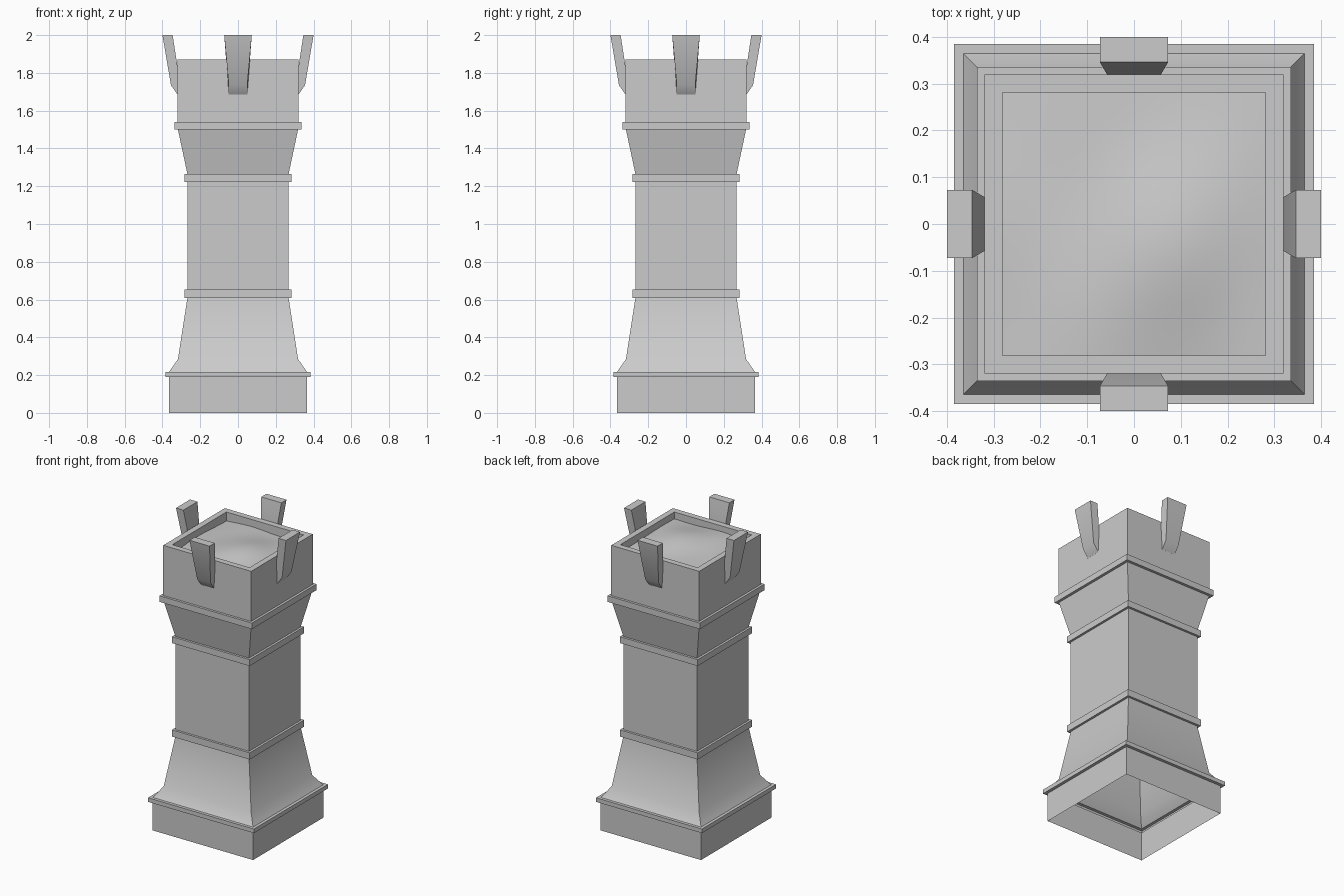
import bpy, bmesh, math
from mathutils import Matrix

if "Cube" in bpy.data.objects:
    bpy.data.objects.remove(bpy.data.objects["Cube"])


def finish(name, bm):
    mesh = bpy.data.meshes.new(name)
    bm.to_mesh(mesh)
    bm.free()
    ob = bpy.data.objects.new(name, mesh)
    bpy.context.collection.objects.link(ob)
    bpy.ops.object.select_all(action='DESELECT')
    bpy.context.view_layer.objects.active = ob
    ob.select_set(True)
    bpy.ops.object.shade_smooth_by_angle(angle=math.radians(30))
    return ob


def square_loft(name, profile):
    """Open shell of square rings; profile holds (half width, z)."""
    bm = bmesh.new()
    rings = [[bm.verts.new((sx * h, sy * h, z))
              for sx, sy in ((-1, -1), (1, -1), (1, 1), (-1, 1))]
             for h, z in profile]
    for a, b in zip(rings, rings[1:]):
        for i in range(4):
            j = (i + 1) % 4
            bm.faces.new((a[i], a[j], b[j], b[i]))
    return finish(name, bm)


# Hollow tower shell, open underneath, with bands, flares and a recessed top
square_loft("tower_shell", [
    (0.365, 0), (0.365, 0.19),
    (0.385, 0.19), (0.385, 0.217), (0.365, 0.217),      # base band
    (0.318, 0.285), (0.268, 0.608),                     # lower flare
    (0.283, 0.608), (0.283, 0.652), (0.268, 0.652),     # lower band
    (0.268, 1.223),                                     # shaft
    (0.283, 1.223), (0.283, 1.265), (0.268, 1.265),     # upper band
    (0.318, 1.50),                                      # upper flare
    (0.336, 1.50), (0.336, 1.54), (0.32, 1.54),         # head band
    (0.32, 1.87), (0.281, 1.87), (0.281, 1.80),         # head and rim
])

# Gently mounded fill inside the rim
bm = bmesh.new()
bmesh.ops.create_grid(bm, x_segments=14, y_segments=14, size=0.281)
for v in bm.verts:
    x, y = v.co.x, v.co.y
    mound = math.exp(-((x - 0.05) ** 2 + (y + 0.07) ** 2) / 0.05)
    v.co.z = 1.815 + 0.04 * mound + 0.006 * math.sin(14 * x) * math.cos(11 * y)
finish("top_fill", bm)

# Four tapered battlements leaning outward, one per side
side_profile = [(0.32, 1.685), (0.355, 1.735), (0.40, 2.0), (0.346, 2.0), (0.32, 1.83)]
for k, side in enumerate(("right", "back", "left", "front")):
    bm = bmesh.new()
    ends = []
    for s in (-1, 1):
        ends.append([bm.verts.new((x, s * (0.049 + 0.024 * max(0, z - 1.735) / 0.265), z))
                     for x, z in side_profile])
    a, b = ends
    bm.faces.new(a)
    bm.faces.new(b[::-1])
    for i in range(5):
        j = (i + 1) % 5
        bm.faces.new((a[j], a[i], b[i], b[j]))
    bmesh.ops.recalc_face_normals(bm, faces=bm.faces)
    bm.transform(Matrix.Rotation(k * math.pi / 2, 4, 'Z'))
    finish("battlement_" + side, bm)
